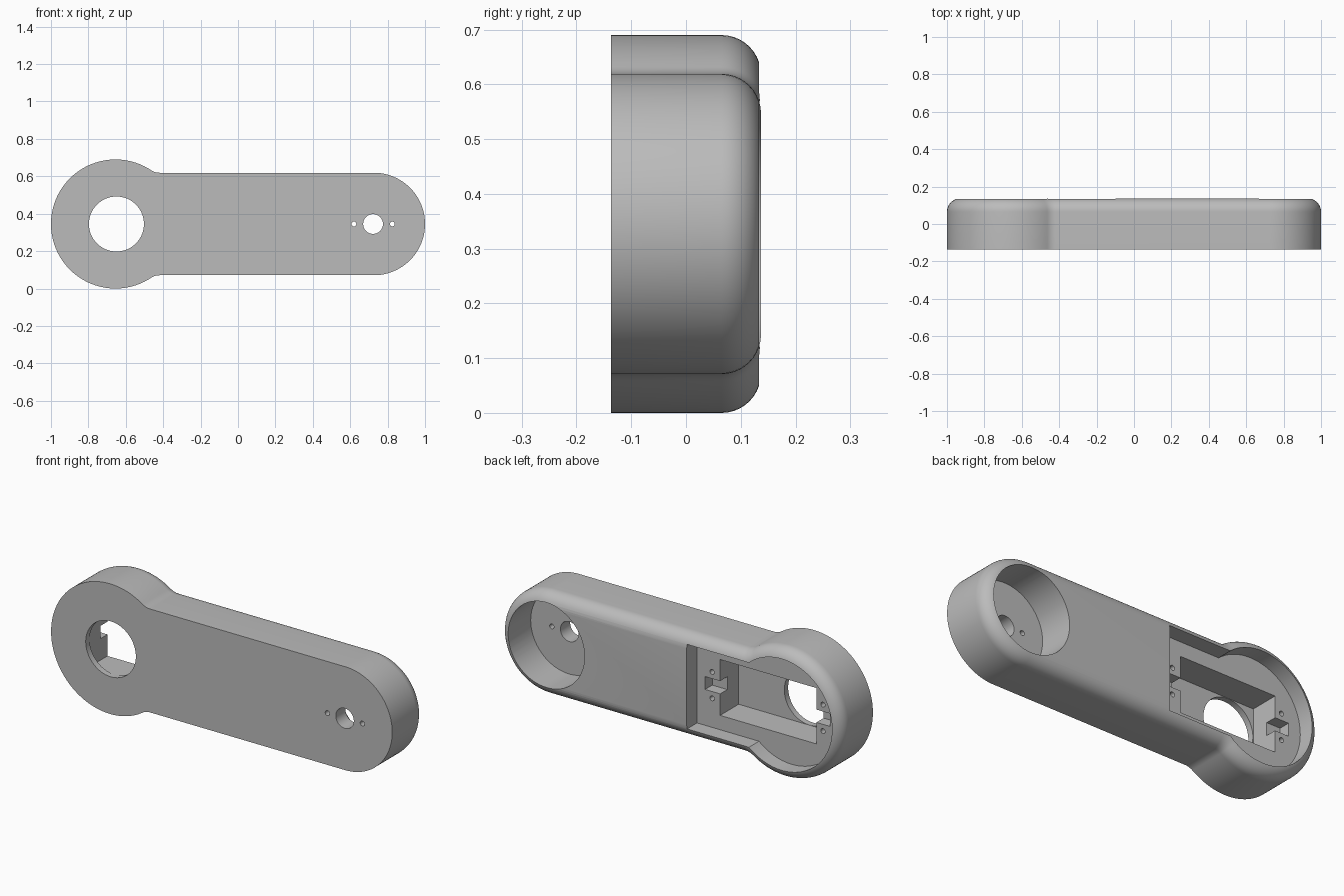
import bpy, bmesh, math

cube = bpy.data.objects.get("Cube")
if cube:
    bpy.data.objects.remove(cube)

MID = 0.345                     # height of the centre line
FRONT, BACK = -0.137, 0.137
HEAD_X, HEAD_R = -0.655, 0.345  # large round end
TAIL_X, TAIL_R = 0.726, 0.274   # small round end, also half the bar height

grey = bpy.data.materials.new("plain grey")
grey.use_nodes = True
colour = (0.5, 0.5, 0.5, 1)
grey.diffuse_color = colour
grey.node_tree.nodes["Principled BSDF"].inputs["Base Color"].default_value = colour


def arc(cx, cz, r, a0, a1, n):
    return [(cx + r * math.cos(a0 + (a1 - a0) * i / n),
             cz + r * math.sin(a0 + (a1 - a0) * i / n)) for i in range(n + 1)]


def head_half(inset, fillet):
    """Upper half of the large end, from the bar to the far left point."""
    r, h = HEAD_R - inset, TAIL_R - inset
    dx = math.sqrt((r + fillet) ** 2 - (h + fillet) ** 2)
    join = math.atan2(h + fillet, dx)
    pts = arc(HEAD_X, 0, r, join, math.pi, 48)
    if fillet:
        neck = arc(HEAD_X + dx, h + fillet, fillet, -math.pi / 2, join - math.pi, 10)
        pts = neck[:-1] + pts
    return pts


def mirrored(half):
    return half + [(x, -z) for x, z in reversed(half[:-1])]


def body_outline(inset):
    tail = arc(TAIL_X, 0, TAIL_R - inset, -math.pi / 2, math.pi / 2, 48)
    return tail + mirrored(head_half(inset, 0.08 + inset))


def loft(name, rings):
    """Solid through matching rings, each given as (outline, y)."""
    bm = bmesh.new()
    loops = [[bm.verts.new((x, y, z + MID)) for x, z in pts] for pts, y in rings]
    bm.faces.new(loops[0])
    bm.faces.new(loops[-1])
    for a, b in zip(loops, loops[1:]):
        for i in range(len(a)):
            j = (i + 1) % len(a)
            bm.faces.new((a[i], a[j], b[j], b[i]))
    bmesh.ops.recalc_face_normals(bm, faces=bm.faces)
    mesh = bpy.data.meshes.new(name)
    bm.to_mesh(mesh)
    bm.free()
    mesh.materials.append(grey)
    obj = bpy.data.objects.new(name, mesh)
    bpy.context.collection.objects.link(obj)
    return obj


# Arm body with a rounded back edge
ROUND = 0.072
rings = [(body_outline(0), FRONT)]
for i in range(11):
    a = math.pi / 2 * i / 10
    rings.append((body_outline(ROUND * (1 - math.cos(a))), BACK - ROUND * (1 - math.sin(a))))
body = loft("arm_body", rings)
bpy.context.view_layer.objects.active = body
body.select_set(True)


def cut(name, pts, y0, y1=0.3):
    cutter = loft(name, [(pts, y0), (pts, y1)])
    cutter.hide_render = True
    mod = body.modifiers.new(name, "BOOLEAN")
    mod.operation, mod.solver, mod.object = "DIFFERENCE", "EXACT", cutter
    bpy.ops.object.modifier_apply(modifier=name)
    bpy.data.objects.remove(cutter)


def circle(x, z, r, n=32):
    return arc(x, z, r, 0, 2 * math.pi, n)[:-1]


def box(x0, x1, h):
    return [(x0, -h), (x1, -h), (x1, h), (x0, h)]


# Round pocket with shaft and screw holes at the small end
cut("tail_pocket", circle(0.724, 0, 0.225, 96), -0.055)
cut("shaft_hole", circle(0.722, 0, 0.053), -0.3)
for x in (0.62, 0.825):
    cut("screw_hole", circle(x, 0, 0.013, 16), -0.3)

# Stepped pocket at the large end
WALL, STEP = 0.05, 0.05
edge = TAIL_R - WALL
cut("head_pocket", [(-0.1, -edge), (-0.1, edge)] + mirrored(head_half(WALL, 0)), STEP)
cut("motor_recess", box(-0.8, -0.235, 0.148), -0.105)
cut("head_hole", circle(-0.65, 0, 0.147, 96), -0.3)

# Cable notches and blind mounting holes on both sides of the recess
for inner, outer, hole in ((-0.26, -0.147, -0.188), (-0.77, -0.88, -0.838)):
    cut("cable_notch", box(min(inner, outer), max(inner, outer), 0.034), -0.01)
    for z in (-0.07, 0.07):
        cut("mount_hole", circle(hole, z, 0.013, 16), -0.05)

bpy.ops.object.shade_smooth_by_angle(angle=math.radians(30))
